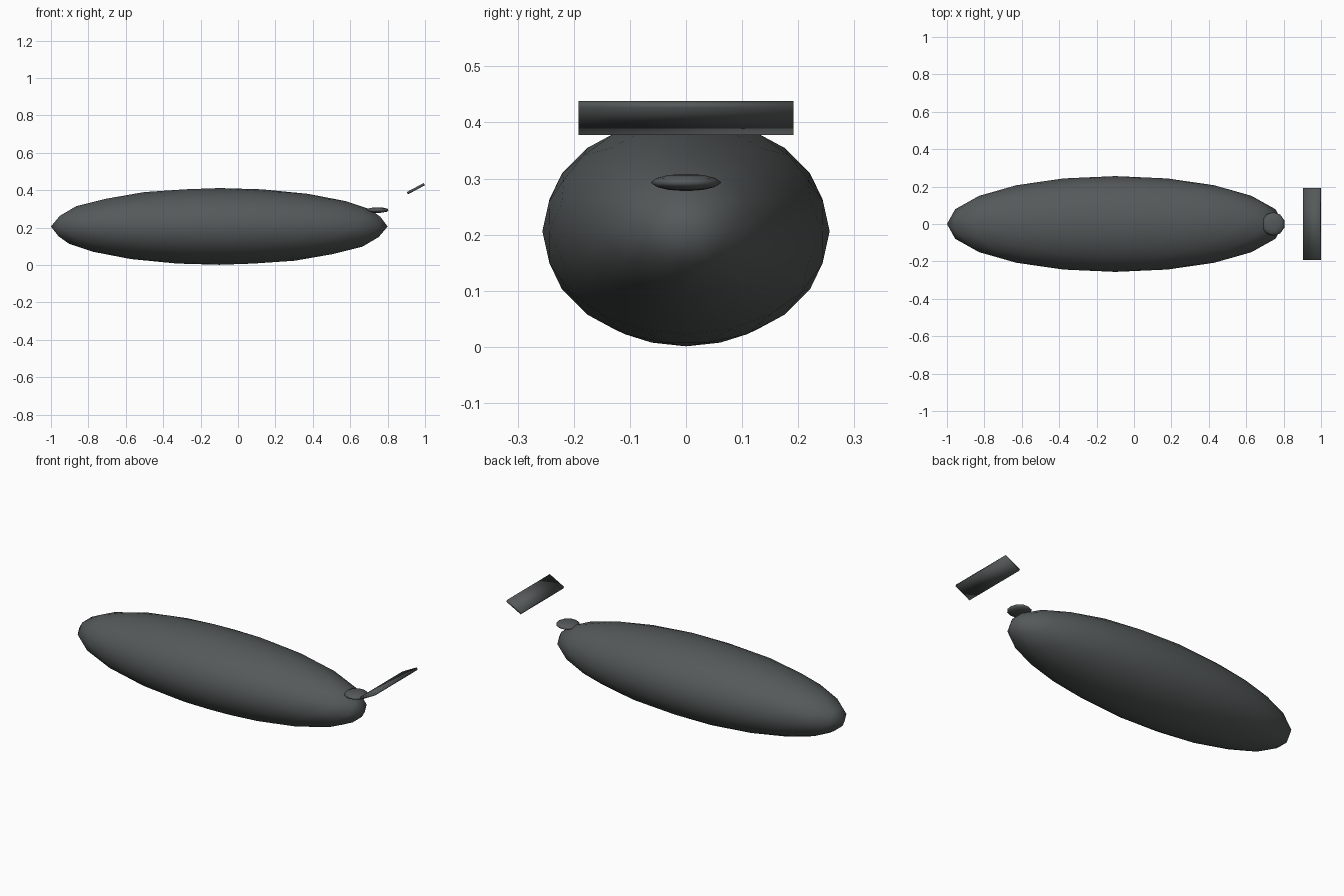
import bpy
import math

default = bpy.data.objects.get("Cube")
if default:
    bpy.data.objects.remove(default, do_unlink=True)

# Single dark grey-green finish
grey = bpy.data.materials.new("dark_slate_grey")
grey.use_nodes = True
colour = (0.09, 0.1, 0.1, 1.0)
grey.diffuse_color = colour
grey.node_tree.nodes["Principled BSDF"].inputs["Base Color"].default_value = colour


def finish(name, scale):
    """Name the active object, size it, and give it smooth shading."""
    obj = bpy.context.object
    obj.name = name
    obj.scale = scale
    obj.data.materials.append(grey)
    bpy.ops.object.transform_apply(location=False, rotation=False, scale=True)
    bpy.ops.object.shade_smooth()
    return obj


def ellipsoid(name, centre, radii, detail):
    bpy.ops.mesh.primitive_ico_sphere_add(subdivisions=detail, radius=1, location=centre)
    return finish(name, radii)


# Long faceted body
ellipsoid("body", (-0.1, 0, 0.206), (0.9, 0.256, 0.205), 3)

# Small flattened disc on top of the tapered end
ellipsoid("top_fin", (0.745, 0, 0.293), (0.062, 0.063, 0.0155), 2)

# Tilted plate floating beyond the end
bpy.ops.mesh.primitive_cube_add(size=1, location=(0.951, 0, 0.408),
                                rotation=(0, -math.radians(28), 0))
finish("tail_plate", (0.103, 0.383, 0.0136))
